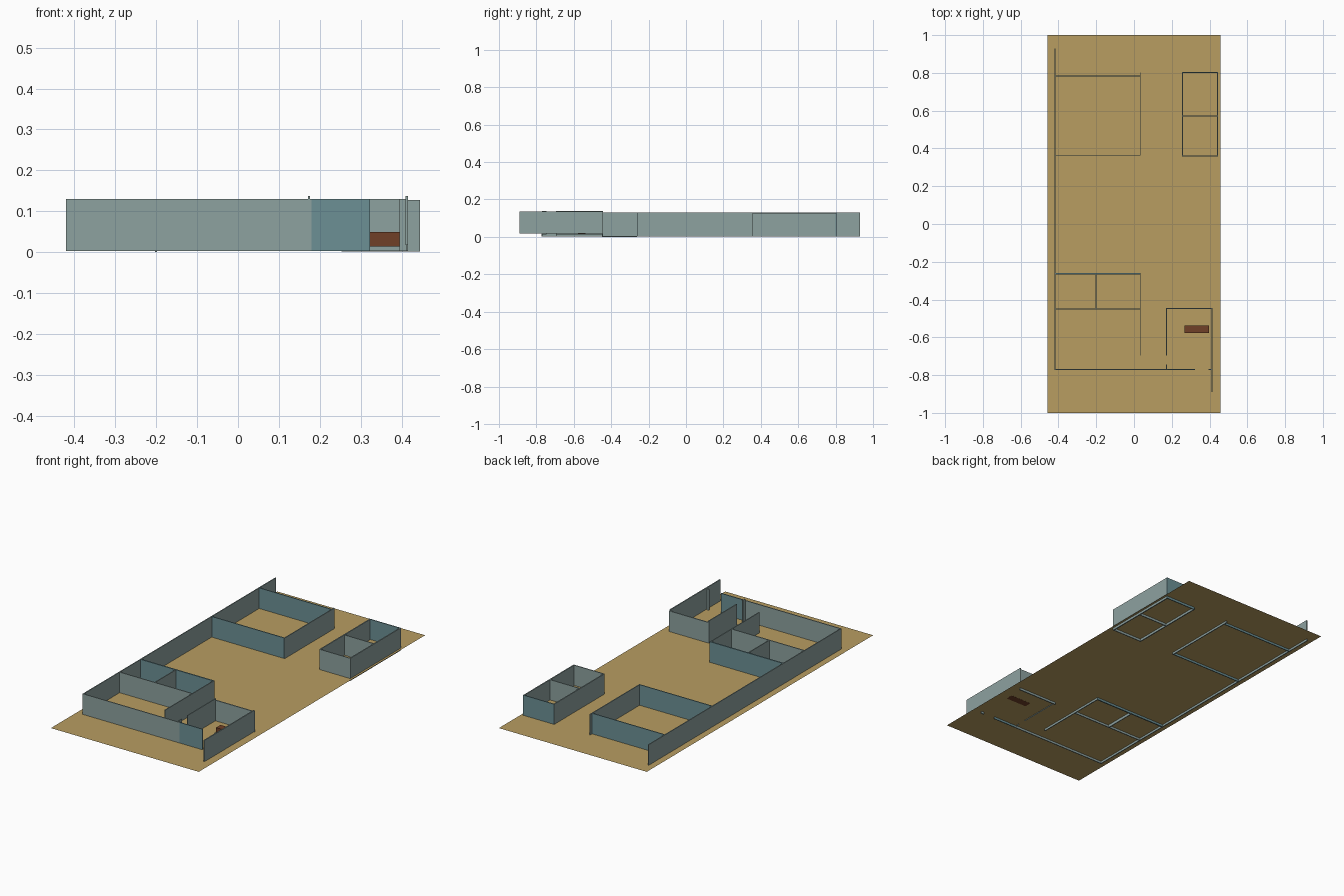
import bpy

if "Cube" in bpy.data.objects:
    bpy.data.objects.remove(bpy.data.objects["Cube"])


def material(name, color):
    m = bpy.data.materials.new(name)
    m.diffuse_color = (*color, 1)
    m.use_nodes = True
    m.node_tree.nodes["Principled BSDF"].inputs["Base Color"].default_value = m.diffuse_color
    return m


GREY = material("pale_wall", (0.27, 0.36, 0.35))
TEAL = material("teal_wall", (0.15, 0.28, 0.30))
TAN = material("floor_tan", (0.48, 0.34, 0.12))
BROWN = material("desk_brown", (0.16, 0.05, 0.02))


def box(name, x0, x1, y0, y1, z0, z1, mat):
    bpy.ops.mesh.primitive_cube_add(
        size=1, location=((x0 + x1) / 2, (y0 + y1) / 2, (z0 + z1) / 2))
    o = bpy.context.object
    o.name = name
    o.scale = (x1 - x0, y1 - y0, z1 - z0)
    bpy.ops.object.transform_apply(location=False, rotation=False, scale=True)
    o.data.materials.append(mat)
    return o


def wall_x(name, y, x0, x1, mat=GREY, z0=0.003, z1=0.13, t=0.005):
    """Wall running along x, centred on y."""
    box(name, x0, x1, y - t / 2, y + t / 2, z0, z1, mat)


def wall_y(name, x, y0, y1, mat=GREY, z0=0.003, z1=0.13, t=0.005):
    """Wall running along y, centred on x."""
    box(name, x - t / 2, x + t / 2, y0, y1, z0, z1, mat)


# Floor sheet
bpy.ops.mesh.primitive_plane_add(size=1, location=(0, 0, 0.015))
floor = bpy.context.object
floor.name = "floor"
floor.scale = (0.915, 2, 1)
bpy.ops.object.transform_apply(location=False, rotation=False, scale=True)
floor.data.materials.append(TAN)

# Long outer walls
wall_y("left_outer_wall", -0.418, -0.772, 0.93)
wall_x("front_wall", -0.77, -0.418, 0.18)
wall_x("front_wall_entrance_side", -0.77, 0.18, 0.322, TEAL)
wall_x("front_door_jamb", -0.77, 0.395, 0.412)

# Back left room
wall_x("back_room_back_wall", 0.783, -0.418, 0.033, TEAL)
wall_x("back_room_front_wall", 0.364, -0.418, 0.033, TEAL)
wall_y("back_room_side_wall", 0.033, 0.362, 0.803)

# Front left rooms
wall_x("front_room_back_wall", -0.263, -0.418, 0.035, TEAL, t=0.007)
wall_x("front_room_middle_wall", -0.45, -0.418, 0.033)
wall_y("front_room_side_wall", 0.033, -0.695, -0.263)
wall_y("front_room_divider", -0.2, -0.45, -0.263, z0=0.0)

# Back right pair of small rooms
for label, y, mat in (("front", 0.359, GREY), ("middle", 0.572, GREY), ("back", 0.801, TEAL)):
    wall_x(f"small_rooms_{label}_wall", y, 0.254, 0.445, mat, 0.002, 0.128)
for label, x in (("left", 0.256), ("right", 0.442)):
    wall_y(f"small_rooms_{label}_wall", x, 0.357, 0.803, GREY, 0.002, 0.128, 0.006)

# Reception area
wall_x("reception_back_wall", -0.447, 0.171, 0.415, z0=0.003, t=0.006)
wall_y("reception_left_wall", 0.173, -0.695, -0.445, z0=0.012, z1=0.138)
wall_y("reception_left_stub", 0.173, -0.77, -0.745, z0=0.012, z1=0.138)
wall_y("reception_right_wall", 0.412, -0.89, -0.445, z0=0.018, z1=0.137, t=0.006)
box("reception_desk", 0.268, 0.397, -0.577, -0.537, 0.0145, 0.05, BROWN)
